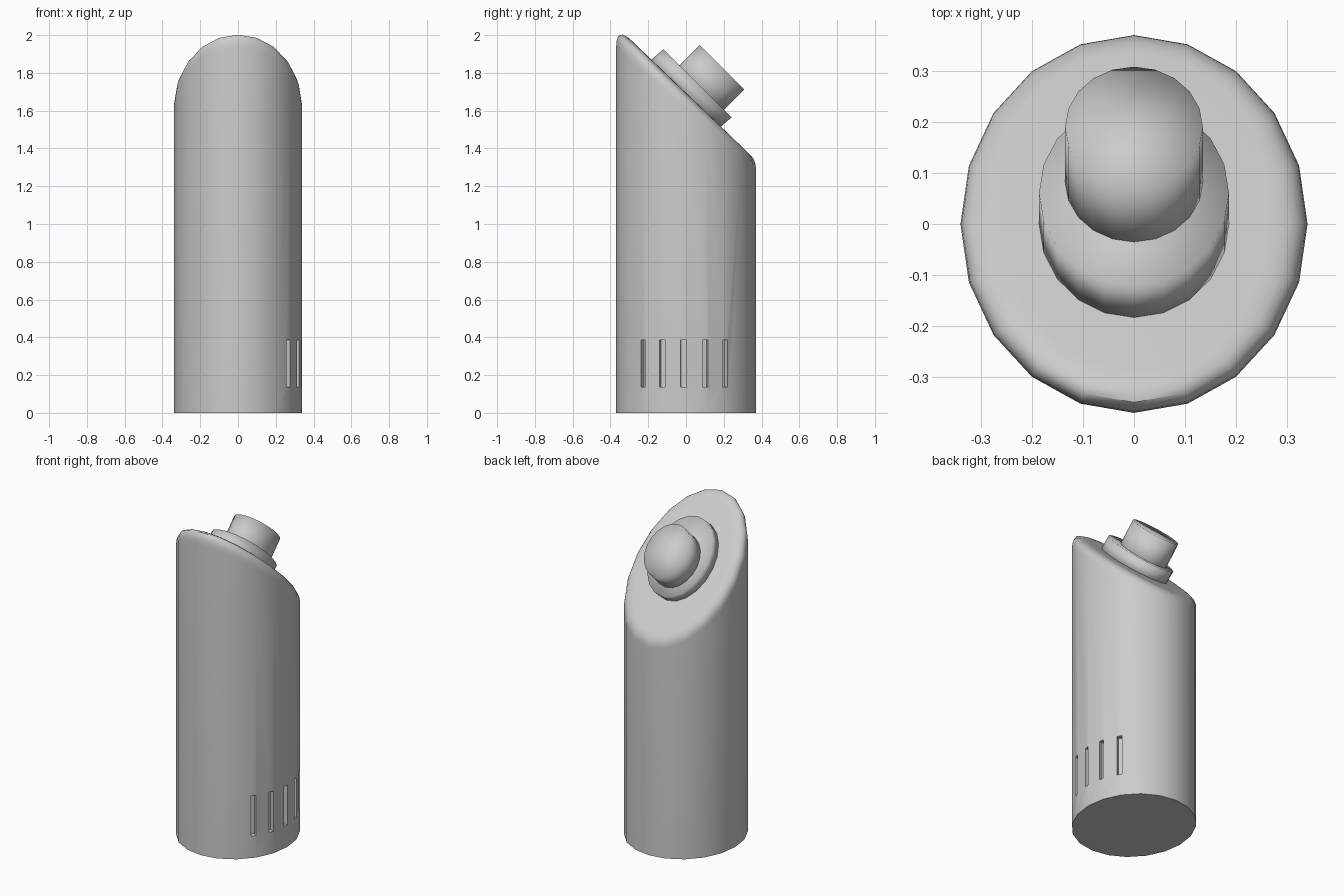
import bpy, bmesh, math
from mathutils import Vector, Matrix

if "Cube" in bpy.data.objects:
    bpy.data.objects.remove(bpy.data.objects["Cube"])

SIDES = 20
RX, RY = 0.34, 0.37


def make_object(name, bm):
    bmesh.ops.recalc_face_normals(bm, faces=bm.faces[:])
    mesh = bpy.data.meshes.new(name)
    bm.to_mesh(mesh)
    bm.free()
    ob = bpy.data.objects.new(name, mesh)
    bpy.context.collection.objects.link(ob)
    return ob


def select_only(ob):
    bpy.ops.object.select_all(action='DESELECT')
    ob.select_set(True)
    bpy.context.view_layer.objects.active = ob


def bridge(bm, a, b):
    for i in range(len(a)):
        j = (i + 1) % len(a)
        bm.faces.new((a[i], a[j], b[j], b[i]))


# Body: elliptical column with a slanted, rounded top
def make_body():
    bm = bmesh.new()
    steps = 6
    rings = [[] for _ in range(steps + 2)]
    for i in range(SIDES):
        a = 2 * math.pi * i / SIDES
        x, y = RX * math.cos(a), RY * math.sin(a)
        rings[0].append(bm.verts.new((x, y, 0)))
        corner = Vector((x, y, 1.694 - 0.963 * y))
        d = 0.08 - 0.035 * math.sin(a)
        wall = corner - Vector((0, 0, d))
        top = corner + (Vector((0, 0, 1.694)) - corner).normalized() * d
        for k in range(steps + 1):
            t = k / steps
            p = wall * (1 - t) ** 2 + corner * 2 * t * (1 - t) + top * t * t
            rings[k + 1].append(bm.verts.new(p))
    for lo, hi in zip(rings, rings[1:]):
        bridge(bm, lo, hi)
    bm.faces.new(rings[0])
    bm.faces.new(rings[-1])
    return make_object("body", bm)


# Tilted elliptical drum between two centres, capped with fans
def make_drum(name, base, tip, half_width, half_length):
    bm = bmesh.new()
    along = Vector((0, 1, -1)).normalized() * half_length
    rings, centres = [], []
    for c in (Vector(base), Vector(tip)):
        ring = []
        for i in range(SIDES):
            a = 2 * math.pi * i / SIDES
            p = c + Vector((half_width * math.cos(a), 0, 0)) + along * math.sin(a)
            ring.append(bm.verts.new(p))
        rings.append(ring)
        centres.append(bm.verts.new(c))
    bridge(bm, *rings)
    for ring, c in zip(rings, centres):
        for i in range(SIDES):
            bm.faces.new((ring[i], ring[(i + 1) % SIDES], c))
    ob = make_object(name, bm)
    select_only(ob)
    bpy.ops.object.shade_smooth()
    return ob


body = make_body()
select_only(body)
bpy.ops.object.shade_smooth_by_angle(angle=math.radians(40))

# Vent slots: five shallow recesses on the right side
bm = bmesh.new()
for i in range(5):
    a = math.radians(-38 + 18 * i)
    facing = math.atan2(math.sin(a) / RY, math.cos(a) / RX)
    m = (Matrix.Translation((RX * math.cos(a), RY * math.sin(a), 0.262))
         @ Matrix.Rotation(facing, 4, 'Z')
         @ Matrix.Diagonal((0.06, 0.03, 0.25, 1)))
    bmesh.ops.create_cube(bm, size=1, matrix=m)
cutter = make_object("vent_cutter", bm)
cutter.hide_render = True
mod = body.modifiers.new("vents", 'BOOLEAN')
mod.operation = 'DIFFERENCE'
mod.solver = 'EXACT'
mod.object = cutter
select_only(body)
bpy.ops.object.modifier_apply(modifier=mod.name)
bpy.data.objects.remove(cutter)

# Collar and button on the slanted face
make_drum("collar", (0, -0.012, 1.682), (0, 0.061, 1.745), 0.186, 0.255)
make_drum("button", (0, 0.04, 1.68), (0, 0.19, 1.83), 0.135, 0.167)
